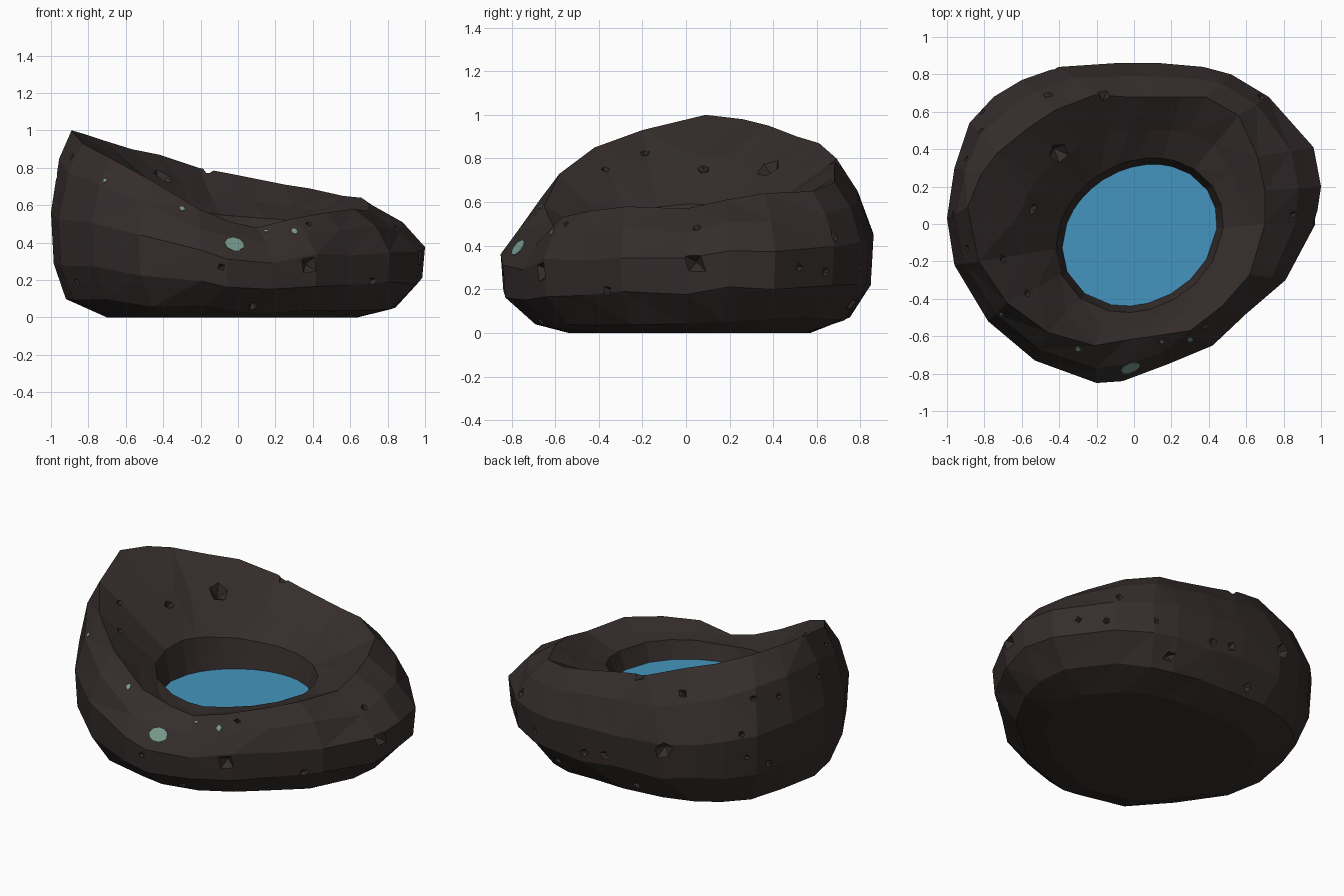
import bpy, bmesh, math, random
from mathutils import Vector, Matrix
from mathutils.bvhtree import BVHTree

random.seed(4)
if "Cube" in bpy.data.objects:
    bpy.data.objects.remove(bpy.data.objects["Cube"])


def make_material(name, colour):
    mat = bpy.data.materials.new(name)
    mat.use_nodes = True
    mat.diffuse_color = (*colour, 1)
    mat.node_tree.nodes["Principled BSDF"].inputs["Base Color"].default_value = (*colour, 1)
    return mat


def make_object(name, bm, mat):
    mesh = bpy.data.meshes.new(name)
    bm.to_mesh(mesh)
    mesh.materials.append(mat)
    obj = bpy.data.objects.new(name, mesh)
    bpy.context.collection.objects.link(obj)
    return obj


def lerp(a, b, t):
    return a + (b - a) * t


rock_mat = make_material("dark brown rock", (0.035, 0.026, 0.025))
water_mat = make_material("blue water", (0.06, 0.30, 0.52))
lichen_mat = make_material("pale green lichen", (0.19, 0.33, 0.28))

# Columns around the rock: widest point (x, y) and crest (x, y, z), in hundredths
COLUMNS = [
    (97, 0, 70, 0, 57), (100, 20, 70, 18, 61), (96, 41, 66, 36, 64), (72, 68, 56, 58, 65),
    (52, 80, 38, 68, 69), (37, 84, 25, 68, 71), (14, 86, 10, 68, 74), (-10, 86, -5, 68, 77),
    (-40, 84, -21, 69, 80), (-60, 77, -42, 61, 87), (-75, 68, -57, 51, 90),
    (-88, 54, -73, 38, 95), (-96, 30, -82, 26, 98), (-100, 3, -89, 9, 100),
    (-96, -22, -83, -20, 93), (-78, -52, -68, -42, 85), (-53, -73, -46, -58, 73),
    (-20, -85, -21, -65, 58), (-6, -84, -4, -62, 51), (18, -75, 10, -60, 48),
    (42, -65, 30, -57, 53), (60, -48, 47, -44, 56), (81, -30, 62, -27, 58),
]
WATER_LEVEL = 0.385
POOL_CENTRE = Vector((0.03, -0.06, 0))


def pool_point(crest, grow, z):
    """Point on the slanted oval of the pool, towards a crest point."""
    way = crest - POOL_CENTRE
    angle = math.atan2(way.y, way.x)
    turned = angle - math.radians(32)
    radius = grow + 1 / math.hypot(math.cos(turned) / 0.435, math.sin(turned) / 0.355)
    return POOL_CENTRE + Vector((radius * math.cos(angle), radius * math.sin(angle), z))


def column(outer, crest):
    """Points from the base, over the crest, down to the pool floor."""
    top = crest.z
    high = (top - 0.5) / 0.5
    rings = [(0.62 + 0.08 * high, 0), (0.82 + 0.1 * high, 0.04 + 0.07 * high),
             (0.985, 0.17 + 0.13 * high), (1, 0.31 + 0.26 * high)]
    points = [outer * r + Vector((0, 0, z)) for r, z in rings]
    upper = points[-1].lerp(crest, 0.4)
    upper.z = lerp(points[-1].z, top, 0.53 + 0.1 * high)
    points.append(upper)
    for p in points[1:]:
        p.z += random.uniform(-0.015, 0.015)
    lip = pool_point(crest, 0.035, 0.48 + 0.22 * (top - 0.49))
    bowl = crest.lerp(lip, 0.55)
    bowl.z = lerp(top, lip.z, 0.62 - 0.15 * high * high) + random.uniform(-0.01, 0.01)
    return points + [crest, bowl, lip, pool_point(crest, 0, WATER_LEVEL),
                     pool_point(crest, -0.02, 0.28)]


# Rock body with its hollow
crests = [Vector(c[2:]) / 100 for c in COLUMNS]
rock = bmesh.new()
grid = [[rock.verts.new(p) for p in column(Vector((*c[:2], 0)) / 100, crest)]
        for c, crest in zip(COLUMNS, crests)]
for here, after in zip(grid, grid[1:] + grid[:1]):
    for k in range(len(here) - 1):
        rock.faces.new((here[k], after[k], after[k + 1], here[k + 1]))
rock.faces.new([c[0] for c in reversed(grid)])
rock.faces.new([c[-1] for c in grid])
bmesh.ops.triangulate(rock, faces=[f for f in rock.faces if len(f.verts) == 4],
                      quad_method='SHORT_EDGE')
rock.normal_update()
surface = BVHTree.FromBMesh(rock)
body = make_object("rock_body", rock, rock_mat)


def surface_frame(side, u, v):
    """Frame on the surface as seen from one side: z out, x level."""
    u, v = u / 100, v / 100
    start, axis = {"front": ((u, -3, v), (0, 1, 0)), "back": ((u, 3, v), (0, -1, 0)),
                   "high_side": ((-3, u, v), (1, 0, 0)), "low_side": ((3, u, v), (-1, 0, 0)),
                   "top": ((u, v, 3), (0, 0, -1))}[side]
    spot, normal, _, _ = surface.ray_cast(Vector(start), Vector(axis))
    along = Vector((0, 0, 1)).cross(normal).normalized()
    basis = Matrix((along, normal.cross(along), normal)).transposed().to_4x4()
    return Matrix.Translation(spot) @ basis


# Small pits chipped out of the rock: position and size in hundredths
PITS = {
    "top": [(-40, 38, 6), (-16, 69, 4), (-46, 69, 3), (-54, 8, 3), (-57, -37, 2),
            (68, 68, 3), (85, 5, 2), (-82, 50, 2), (-70, -19, 2)],
    "front": [(38, 28, 5), (72, 19, 3), (-9, 27, 2), (8, 6, 3), (-86, 19, 2),
              (-89, 86, 2), (38, 50, 2)],
    "low_side": [(4, 32, 6), (52, 30, 2), (64, 28, 2)],
    "high_side": [(60, 55, 2), (58, 40, 2), (45, 33, 3), (35, 72, 2), (5, 75, 2)],
    "back": [(-42, 43, 6), (-2, 30, 3), (12, 28, 3), (-20, 13, 3), (37, 13, 4), (50, 30, 2)],
}
chips = bmesh.new()
for side, spots in PITS.items():
    for u, v, size in spots:
        s = size / 100
        stretch = Matrix.Diagonal((1, random.uniform(0.7, 1), 1, 1))
        turn = Matrix.Rotation(random.uniform(0, math.tau), 4, 'Z')
        bmesh.ops.create_cone(chips, cap_ends=True, segments=random.choice((4, 5)),
                              radius1=s * 0.15, radius2=s * 2, depth=s * 2,
                              matrix=surface_frame(side, u, v) @ turn @ stretch)
bmesh.ops.recalc_face_normals(chips, faces=chips.faces)
cutter = make_object("pit_cutter", chips, rock_mat)
cutter.hide_render = True
cut = body.modifiers.new("pits", 'BOOLEAN')
cut.operation, cut.object = 'DIFFERENCE', cutter
# Take the first solver that carves the pits
for solver in ('EXACT', 'MANIFOLD', 'FLOAT'):
    cut.solver = solver
    bpy.context.view_layer.update()
    graph = bpy.context.evaluated_depsgraph_get()
    carved = bpy.data.meshes.new_from_object(body.evaluated_get(graph))
    if len(carved.polygons) > len(body.data.polygons):
        body.data = carved
        break
body.modifiers.clear()
bpy.data.objects.remove(cutter)

# Water surface filling the pool
water = bmesh.new()
water.faces.new([water.verts.new(pool_point(c, 0.004, WATER_LEVEL)) for c in crests])
make_object("water", water, water_mat)

# Lichen spots as thin plates on the front
for u, v, width, tall in [(-2, 39, 5.4, 4.2), (15, 46, 1, 0.7), (30, 46, 1.5, 1.7),
                          (-30, 58, 1.3, 1.6), (-71, 73, 1, 1)]:
    plate = bmesh.new()
    bmesh.ops.create_cone(plate, cap_ends=True, segments=9, radius1=1, radius2=1, depth=0.008,
                          matrix=surface_frame("front", u, v)
                          @ Matrix.Diagonal((width / 100, tall / 100, 1, 1)))
    make_object("lichen_spot", plate, lichen_mat)
